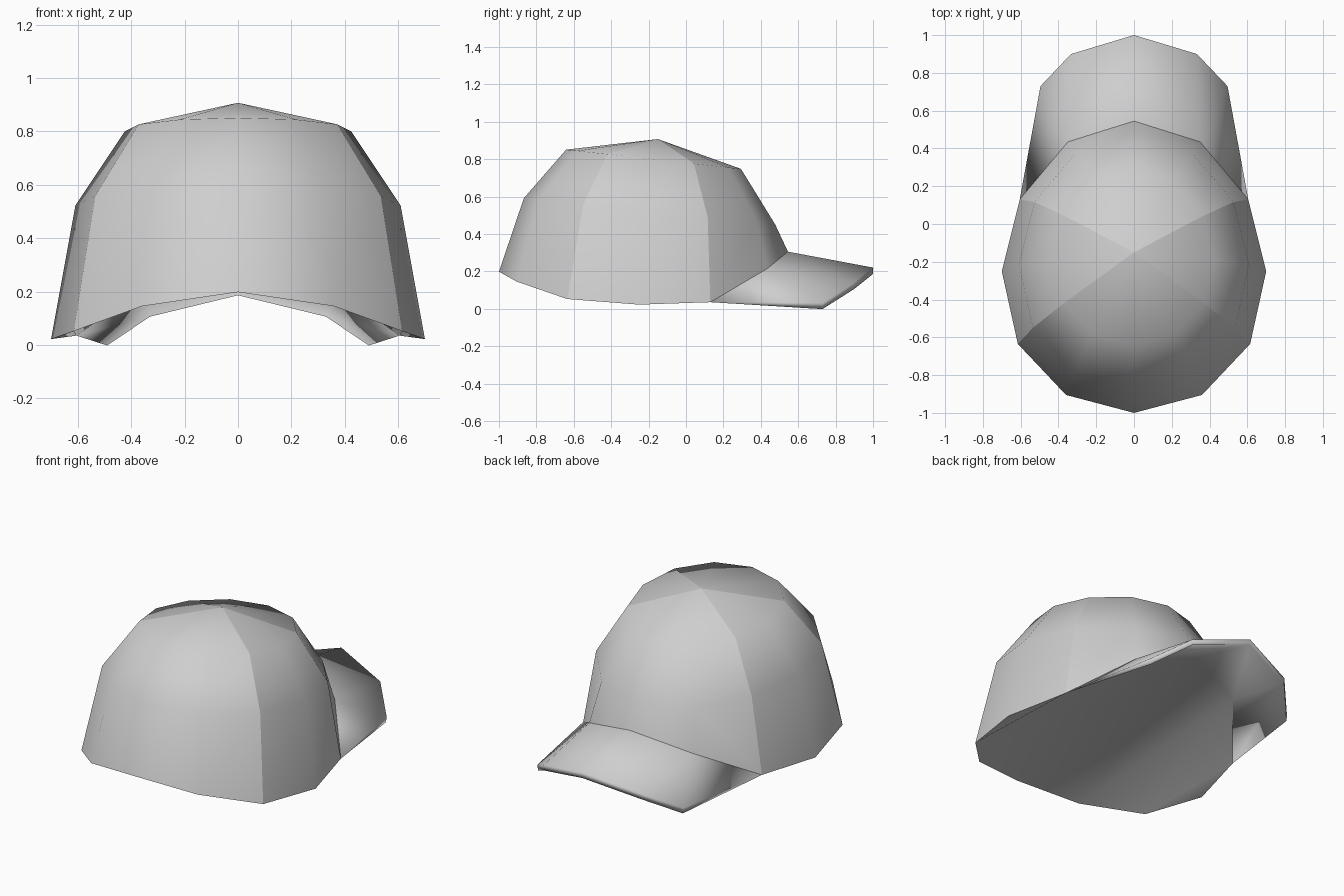
import bpy

cube = bpy.data.objects.get("Cube")
if cube:
    bpy.data.objects.remove(cube, do_unlink=True)

grey = bpy.data.materials.new("plain_grey")
grey.use_nodes = True
COLOUR = (0.62, 0.62, 0.62, 1)
grey.diffuse_color = COLOUR
grey.node_tree.nodes["Principled BSDF"].inputs["Base Color"].default_value = COLOUR


def mirrored_part(name, verts, faces, sharp):
    """Smooth half mesh on the +x side, mirrored across x = 0."""
    mesh = bpy.data.meshes.new(name)
    mesh.from_pydata(verts, [], faces)
    mesh.materials.append(grey)
    for poly in mesh.polygons:
        poly.use_smooth = True
    for edge in mesh.edges:
        edge.use_edge_sharp = tuple(sorted(edge.vertices)) in sharp
    obj = bpy.data.objects.new(name, mesh)
    bpy.context.collection.objects.link(obj)
    mirror = obj.modifiers.new("mirror", 'MIRROR')
    mirror.use_clip = True
    mirror.merge_threshold = 0.001
    return obj


# Half outline of the lower rim, from the brim side round to the other end
rim = [(0, 0.545, 0.305), (0.35, 0.435, 0.215), (0.605, 0.13, 0.035),
       (0.7, -0.25, 0.022), (0.615, -0.635, 0.052), (0.36, -0.905, 0.145),
       (0, -1, 0.198)]
N = len(rim)


def ring(scale, shift, height, tilt):
    """Shrunken copy of the rim lying in a tilted plane."""
    points = []
    for x, y, _ in rim:
        new_y = y * scale + shift
        points.append((x * scale, new_y, height - tilt * new_y))
    return points


# Crown: rim, two rings and the apex, with sharp seams between panels
crown = rim + ring(0.87, 0.003, 0.5, 0.105) + ring(0.605, -0.036, 0.78, 0.11)
apex = len(crown)
crown.append((0, -0.15, 0.907))
faces = []
for k in range(N - 1):
    for low in (0, N):
        a, b = low + k, low + k + 1
        faces.append((b, a, a + N, b + N))
    faces.append((2 * N + k + 1, 2 * N + k, apex))
seams = set()
for k in (2, 4):
    seams |= {(k, k + N), (k + N, k + 2 * N), (k + 2 * N, apex)}
mirrored_part("crown", crown, faces, seams)

# Brim with thickness, its underside running on into the arched lining
brim_edge = [(0, 1, 0.22), (0.333, 0.9, 0.14), (0.495, 0.73, 0.032)]
THICK = 0.034
verts = list(rim)
top = [len(verts) + k for k in range(3)]
verts += brim_edge
bottom = [len(verts) + k for k in range(3)]
verts += [(x * 0.99, y, z - THICK) for x, y, z in brim_edge]
inner = [len(verts), len(verts) + 1, 2]
verts += rim[:2]

faces = [(2, bottom[2], top[2]), (2, 3, 4)]
for k in range(2):
    # Upper side folds outwards, underside folds inwards
    faces += [(k, k + 1, top[k + 1]), (k, top[k + 1], top[k]),
              (top[k], top[k + 1], bottom[k + 1], bottom[k]),
              (bottom[k], bottom[k + 1], inner[k + 1]),
              (bottom[k], inner[k + 1], inner[k]),
              (inner[k], inner[k + 1], N - 2 - k, N - 1 - k)]
mirrored_part("brim_and_lining", verts, faces, {(2, inner[1])})
